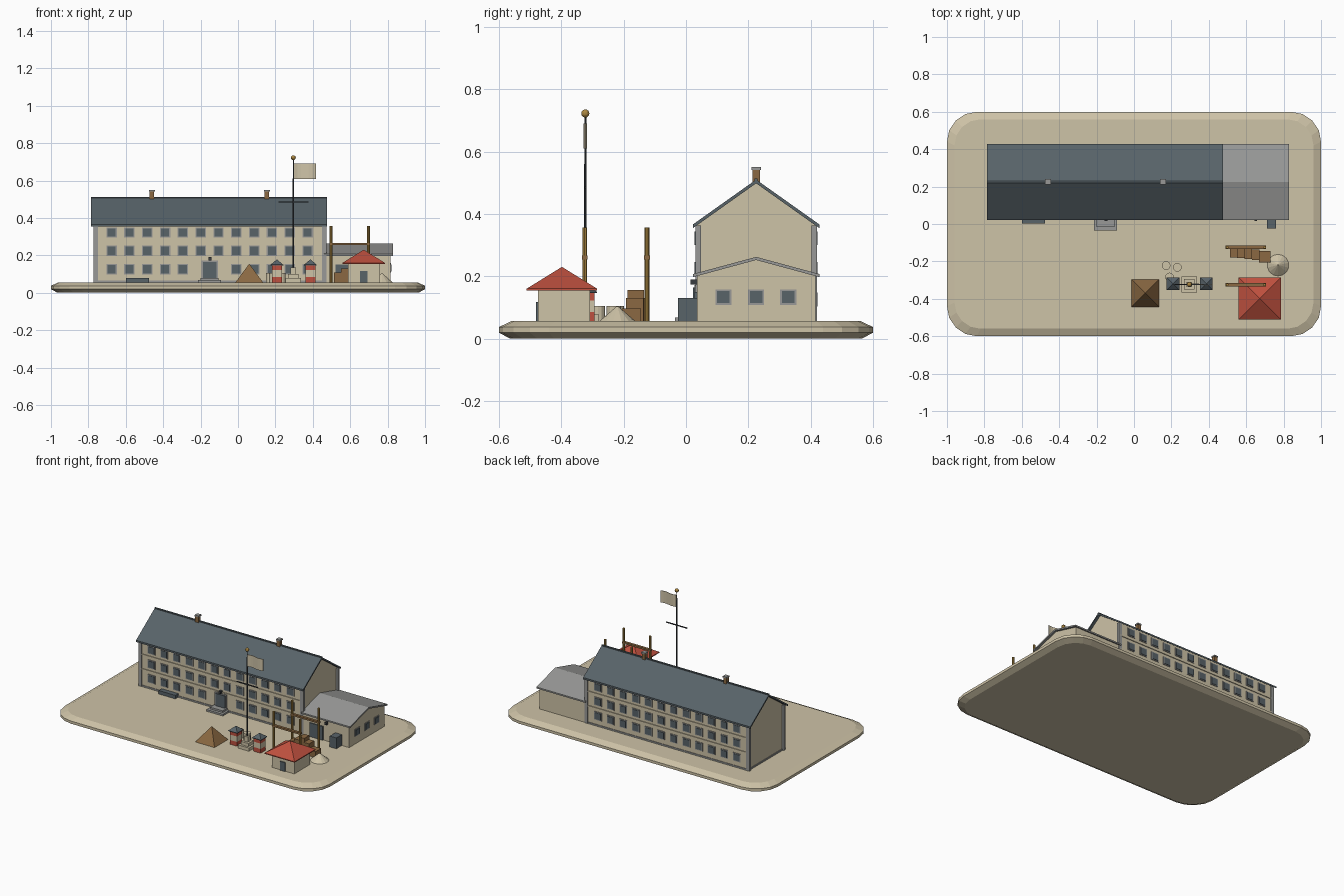
import bpy, bmesh, math
from mathutils import Matrix, Vector

if "Cube" in bpy.data.objects:
    bpy.data.objects.remove(bpy.data.objects["Cube"])


def material(name, rgb):
    m = bpy.data.materials.new(name)
    lin = [((c / 255 + 0.055) / 1.055) ** 2.4 for c in rgb]
    m.diffuse_color = (*lin, 1)
    m.use_nodes = True
    m.node_tree.nodes["Principled BSDF"].inputs["Base Color"].default_value = m.diffuse_color
    return m


SAND = material("sand", (206, 195, 167))
SLATE = material("slate", (88, 99, 105))
GREY = material("stone grey", (152, 153, 151))
RED = material("red", (190, 80, 62))
BROWN = material("brown", (139, 105, 66))
GOLD = material("golden wood", (172, 136, 66))
DARK = material("dark metal", (56, 60, 64))
G = 0.056  # ground level


def finish(name, bm, *mats):
    bmesh.ops.recalc_face_normals(bm, faces=bm.faces)
    me = bpy.data.meshes.new(name)
    bm.to_mesh(me)
    bm.free()
    for m in mats:
        me.materials.append(m)
    ob = bpy.data.objects.new(name, me)
    bpy.context.collection.objects.link(ob)
    return ob


def boxes(name, mat, *bounds):
    """One object of boxes given as (x0, x1, y0, y1, z0, z1)."""
    bm = bmesh.new()
    for x0, x1, y0, y1, z0, z1 in bounds:
        mid = Vector((x0 + x1, y0 + y1, z0 + z1)) / 2
        size = Matrix.Diagonal((x1 - x0, y1 - y0, z1 - z0, 1))
        bmesh.ops.create_cube(bm, size=1, matrix=Matrix.Translation(mid) @ size)
    return finish(name, bm, mat)


def prism(name, mat, profile, x0, x1):
    """Extrude a y-z profile along x."""
    bm = bmesh.new()
    f = bm.faces.new([bm.verts.new((x0, y, z)) for y, z in profile])
    ext = bmesh.ops.extrude_face_region(bm, geom=[f])["geom"]
    bmesh.ops.translate(bm, vec=(x1 - x0, 0, 0),
                        verts=[v for v in ext if isinstance(v, bmesh.types.BMVert)])
    return finish(name, bm, mat)


def cone(name, mat, x, y, z0, z1, r0, r1, sides):
    bm = bmesh.new()
    bmesh.ops.create_cone(bm, cap_ends=True, segments=sides, radius1=r0, radius2=r1, depth=z1 - z0,
                          matrix=Matrix.Translation((x, y, (z0 + z1) / 2)))
    return finish(name, bm, mat)


def pyramid(name, mat, x, y, half, z0, z1, lip=0.0):
    """Square hip roof or tent with an optional vertical eave."""
    bm = bmesh.new()
    rings = [[bm.verts.new((x + sx * half, y + sy * half, z)) for sx, sy in
              ((-1, -1), (1, -1), (1, 1), (-1, 1))] for z in ([z0, z0 + lip] if lip else [z0])]
    bm.faces.new(rings[0])
    if lip:
        for i in range(4):
            j = (i + 1) % 4
            bm.faces.new((rings[0][i], rings[0][j], rings[1][j], rings[1][i]))
    top = bm.verts.new((x, y, z1))
    for i in range(4):
        bm.faces.new((rings[-1][i], rings[-1][(i + 1) % 4], top))
    return finish(name, bm, mat)


def gable(name, wall, roof, x0, x1, rx0, rx1, y0, y1, over, eave, ridge, t):
    """Gabled block with a thin overhanging roof."""
    yc = (y0 + y1) / 2
    slope = (ridge - eave) / (yc - y0 + over)
    wz = eave + slope * over - t / 2
    prism(name + "_walls", wall, [(y0, G - .005), (y1, G - .005), (y1, wz), (yc, ridge - t / 2), (y0, wz)], x0, x1)
    a, b = y0 - over, y1 + over
    prism(name + "_roof", roof, [(a, eave), (yc, ridge), (b, eave), (b, eave - t),
                                 (yc, ridge - t), (a, eave - t)], rx0, rx1)


# Base slab: rounded rectangle with chamfered rims
bm = bmesh.new()
rings = []
for inset, z in ((.035, 0), (0, .019), (0, .037), (.04, G)):
    ring, r = [], .16 - inset * .5
    for k, (sx, sy) in enumerate(((1, 1), (-1, 1), (-1, -1), (1, -1))):
        for i in range(5):
            a = math.pi / 2 * (k + i / 4)
            ring.append(bm.verts.new((sx * (1 - inset - r) + r * math.cos(a),
                                      sy * (.6 - inset - r) + r * math.sin(a), z)))
    rings.append(ring)
n = len(rings[0])
for lo, hi in zip(rings, rings[1:]):
    for i in range(n):
        bm.faces.new((lo[i], lo[(i + 1) % n], hi[(i + 1) % n], hi[i]))
bm.faces.new(rings[0])
bm.faces.new(rings[-1])
finish("base_slab", bm, SAND)

# Main block and annex
X0, X1, Y0, Y1 = -.76, .46, .035, .415
gable("main_block", SAND, SLATE, X0, X1, -.785, .477, Y0, Y1, .013, .366, .51, .012)
gable("annex", SAND, GREY, X1 - .01, .815, X1, .83, .035, .415, .013, .207, .262, .01)
boxes("ridge_cap", SLATE, (-.785, .477, .22, .23, .505, .513))
boxes("corner_strips", GREY, *[(x - .012, x + .012, y - .009, y + .009, G, .362)
                               for x in (X0, X1) for y in (Y0 + .004, Y1 - .004)])
boxes("floor_bands", SAND, *[(X0, X1, Y0 - .005, Y1 + .005, z, z + .008) for z in (.172, .271)])
boxes("plinth", GREY, (X0 - .004, X1, Y0 - .004, Y1 + .004, G, .066))

# Windows: three floors of twelve, front and back, plus the annex end
frames, panes = [], []
for row, z in enumerate((.125, .224, .322)):
    for i in range(12):
        x = -.676 + .0953 * i
        for y, s in ((Y0, -1), (Y1, 1)):
            if s < 0 and row == 0 and i in (5, 6):
                continue
            for lst, h, d in ((frames, .028, .004), (panes, .022, .007)):
                ys = sorted((y, y + s * d))
                lst.append((x - h, x + h, *ys, z - h, z + h))
for y in (.12, .225, .328):
    frames.append((.81, .819, y - .026, y + .026, .108, .158))
    panes.append((.81, .822, y - .02, y + .02, .114, .152))
boxes("window_frames", GREY, *frames)
boxes("window_panes", SLATE, *panes)

# Entrance, bench, annex door, lamps and locker
boxes("door_frame", GREY, (-.195, -.107, Y0 - .008, Y0, G, .172))
boxes("doors", SLATE, (-.187, -.115, Y0 - .013, Y0, G, .164), (.52, .62, .028, .036, G, .15))
boxes("door_steps", GREY, (-.215, -.09, -.035, Y0, G, .068), (-.2, -.105, -.015, Y0, .068, .08))
boxes("front_bench", SLATE, (-.6, -.475, .002, Y0, G, .08))
boxes("wall_lamps", DARK, *[(x - .007, x + .007, .015, Y0, .173, .19) for x in (-.15, .65)])
boxes("locker", SLATE, (.71, .76, -.025, Y0, G, .13))

# Chimneys
boxes("chimneys", BROWN, *[(x - .012, x + .012, .213, .237, .48, .542) for x in (-.46, .155)])
boxes("chimney_caps", GREY, *[(x - .015, x + .015, .21, .24, .541, .55) for x in (-.46, .155)])

# Guard house
boxes("guard_house_walls", SAND, (.588, .758, -.475, -.308, G, .162))
boxes("guard_house_door", SLATE, (.653, .692, -.481, -.47, G, .117))
pyramid("guard_house_roof", RED, .672, -.398, .113, .154, .23, .006)

# Tent
pyramid("tent", BROWN, .06, -.37, .073, G, .155)

# Striped sentry boxes
for side, x in (("left", .208), ("right", .387)):
    for k, (z0, z1, m) in enumerate(((G, .085, RED), (.085, .122, SAND), (.122, .15, RED))):
        boxes(f"{side}_sentry_stripe_{k}", m, (x - .027, x + .027, -.347, -.293, z0, z1))
    pyramid(f"{side}_sentry_roof", SLATE, x, -.32, .034, .146, .178, .004)

# Flagpole on stepped plinth
FX, FY = .296, -.323
boxes("flagpole_plinth", SAND, *[(FX - h, FX + h, FY - h, FY + h, z0, z1) for h, z0, z1 in
                                 ((.042, G, .078), (.028, .078, .1), (.014, .1, .135))])
cone("flagpole", DARK, FX, FY, .13, .72, .0045, .003, 8)
boxes("yard_arm", DARK, (FX - .08, FX + .08, FY - .003, FY + .003, .482, .488))
bm = bmesh.new()
bmesh.ops.create_uvsphere(bm, u_segments=12, v_segments=8, radius=.013,
                          matrix=Matrix.Translation((FX, FY, .722)))
finish("flagpole_ball", bm, GOLD)

# Flag: slightly waving sheet
bm = bmesh.new()
cols = []
for i in range(7):
    y = FY + .005 * math.sin(i * 1.05)
    cols.append([bm.verts.new((FX + .003 + .0195 * i, y + d, z)) for d, z in
                 ((-.0015, .609), (.0015, .609), (.0015, .69), (-.0015, .69))])
for a, b in zip(cols, cols[1:]):
    for k in range(4):
        bm.faces.new((a[k], a[(k + 1) % 4], b[(k + 1) % 4], b[k]))
bm.faces.new(cols[0])
bm.faces.new(cols[-1])
finish("flag", bm, SAND)

# Two timber exercise frames
for side, y in (("rear", -.125), ("front", -.325)):
    for x in (.498, .698):
        cone(f"{side}_frame_post", GOLD, x, y, G, .356, .0075, .0075, 8)
    boxes(f"{side}_frame_beam", BROWN, (.49, .706, y - .009, y + .009, .254, .266))

# Crate row
boxes("crates", BROWN, *[(.512 + .04 * i, .552 + .04 * i, -.178 - .005 * i, -.128 - .003 * i, G, z)
                         for i, z in enumerate((.107, .13, .155, .13))],
      (.668, .73, -.205, -.145, G, .097))

# Sand heap and barrels
cone("sand_heap", SAND, .77, -.22, G, .103, .058, .003, 14)
for x, y in ((.172, -.222), (.232, -.232), (.19, -.283)):
    cone("barrel", SAND, x, y, G, .105, .023, .023, 12)
